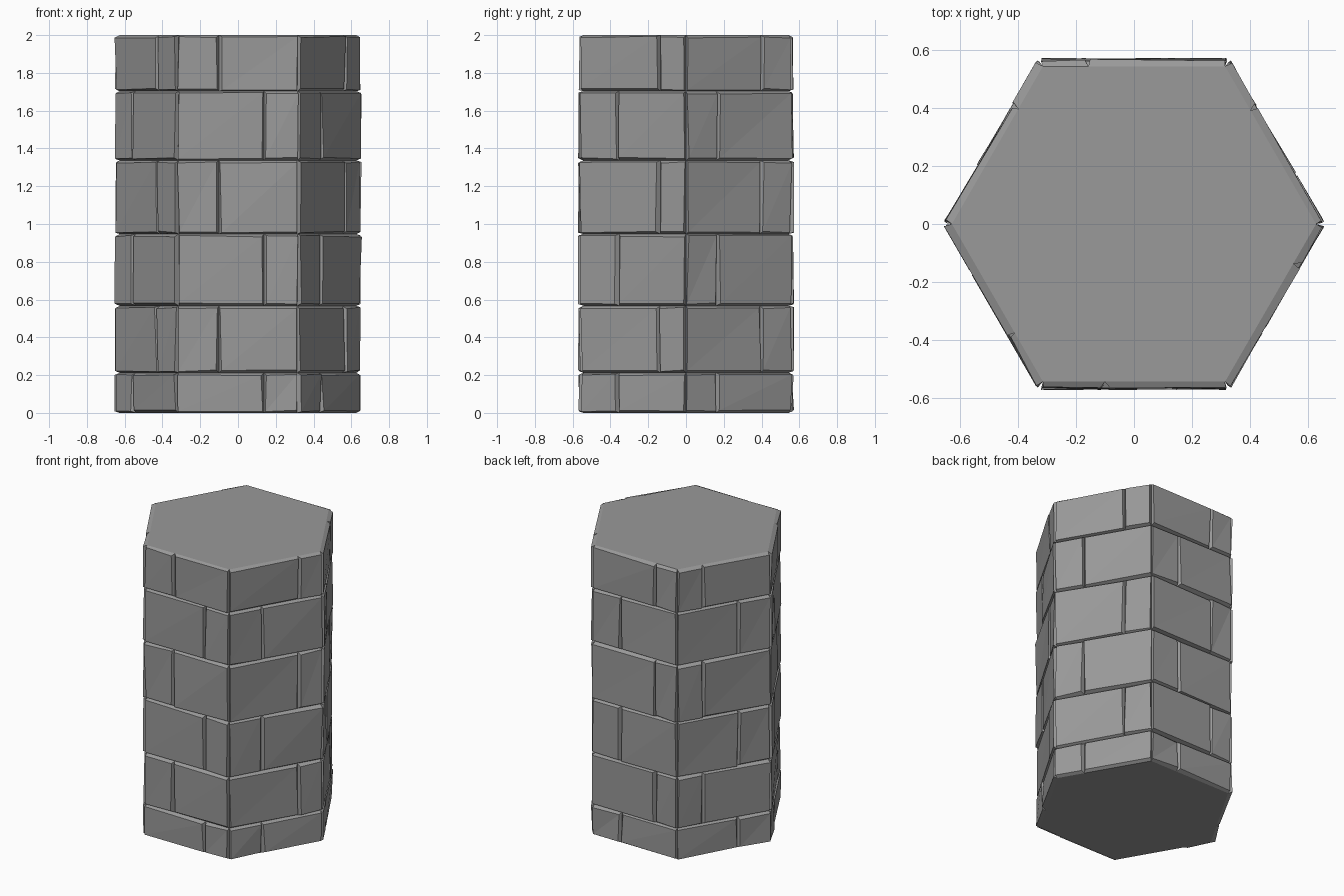
import bpy, bmesh, math, random
from mathutils import Vector

if "Cube" in bpy.data.objects:
    bpy.data.objects.remove(bpy.data.objects["Cube"])

random.seed(4)
CORE = 0.543                      # apothem of the core hexagon
OUT = 0.566                       # apothem of the stone faces
SIDE = CORE * 2 / math.sqrt(3)    # hexagon side length
COURSES = [0, 0.212, 0.567, 0.947, 1.337, 1.703, 2.0]
# joint position along each side, counter-clockwise from the front side
JOINT_A = [0.34, 0.75, 0.72, 0.75, 0.27, 0.69]   # top, third, fifth course
JOINT_B = [0.72, 0.35, 0.29, 0.33, 0.66, 0.28]   # courses between

stone = bpy.data.materials.new("grey stone")
stone.diffuse_color = (0.32, 0.32, 0.32, 1)
stone.use_nodes = True
stone.node_tree.nodes["Principled BSDF"].inputs["Base Color"].default_value = stone.diffuse_color


def make_object(name, bm):
    bmesh.ops.recalc_face_normals(bm, faces=bm.faces[:])
    mesh = bpy.data.meshes.new(name)
    bm.to_mesh(mesh)
    bm.free()
    mesh.materials.append(stone)
    obj = bpy.data.objects.new(name, mesh)
    bpy.context.collection.objects.link(obj)
    return obj


def jit(a):
    return random.uniform(-a, a)


def add_stone(bm, side, u0, u1, z0, z1):
    """Chamfered stone on one side; u runs along the side from its middle."""
    ang = math.radians(-90 + 60 * side)
    n = Vector((math.cos(ang), math.sin(ang), 0))
    t = Vector((-n.y, n.x, 0))
    scale = OUT / CORE
    back, front = [], []
    for u, z, su, sz in ((u0, z0, 1, 1), (u1, z0, -1, 1),
                         (u1, z1, -1, -1), (u0, z1, 1, -1)):
        back.append(bm.verts.new(n * CORE + t * u + Vector((0, 0, z))))
        corner = abs(abs(u) - SIDE / 2) < 1e-4
        uu = (u * scale if corner else u) + su * (0.011 + jit(0.006))
        zz = z + sz * (0.011 + jit(0.005))
        front.append(bm.verts.new(n * (OUT + jit(0.006)) + t * uu
                                  + Vector((0, 0, zz))))
    # outer face split in two triangles for a rough-hewn look
    bm.faces.new((front[0], front[1], front[2]))
    bm.faces.new((front[0], front[2], front[3]))
    for i in range(4):
        j = (i + 1) % 4
        bm.faces.new((back[i], back[j], front[j], front[i]))


# hexagonal core with flat top and bottom
bm = bmesh.new()
rings = [[bm.verts.new((SIDE * math.cos(math.radians(60 * k)),
                        SIDE * math.sin(math.radians(60 * k)), z))
          for k in range(6)] for z in (0, 2)]
bm.faces.new(rings[0][::-1])
bm.faces.new(rings[1])
for k in range(6):
    m = (k + 1) % 6
    bm.faces.new((rings[0][k], rings[0][m], rings[1][m], rings[1][k]))
make_object("pillar_core", bm)

# stone courses with staggered joints
for c in range(6):
    bm = bmesh.new()
    joints = JOINT_A if c % 2 else JOINT_B
    for side in range(6):
        u = (joints[side] - 0.5) * SIDE
        add_stone(bm, side, -SIDE / 2, u, COURSES[c], COURSES[c + 1])
        add_stone(bm, side, u, SIDE / 2, COURSES[c], COURSES[c + 1])
    make_object(f"stone_course_{c + 1}", bm)
